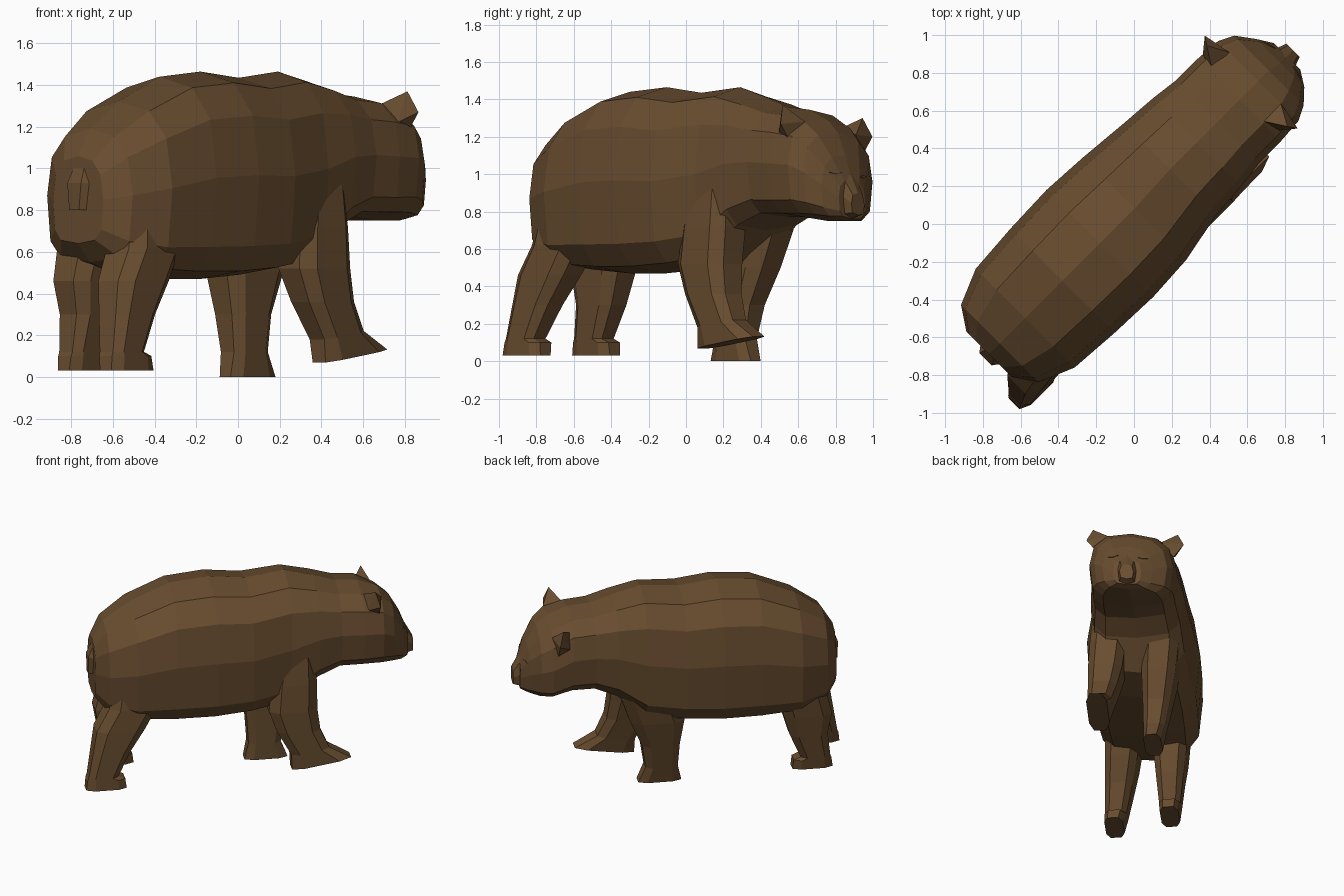
import bpy, bmesh, math
from mathutils import Matrix, Vector

old = bpy.data.objects.get("Cube")
if old:
    bpy.data.objects.remove(old, do_unlink=True)

fur = bpy.data.materials.new("brown_fur")
fur.use_nodes = True
fur.diffuse_color = (.14, .074, .029, 1)
fur.node_tree.nodes["Principled BSDF"].inputs["Base Color"].default_value = fur.diffuse_color

# Parts are modelled facing +x, then turned to the diagonal pose
TURN = Matrix.Rotation(math.radians(45), 4, 'Z')


def power(value, exponent):
    return math.copysign(abs(value) ** exponent, value)


def finish(name, bm):
    bmesh.ops.recalc_face_normals(bm, faces=bm.faces)
    bm.transform(TURN)
    mesh = bpy.data.meshes.new(name)
    bm.to_mesh(mesh)
    bm.free()
    mesh.materials.append(fur)
    obj = bpy.data.objects.new(name, mesh)
    bpy.context.collection.objects.link(obj)
    return obj


def loft(name, rings):
    """Skin a list of point rings and cap both ends."""
    bm = bmesh.new()
    loops = [[bm.verts.new(point) for point in ring] for ring in rings]
    count = len(loops[0])
    for lower, upper in zip(loops, loops[1:]):
        for i in range(count):
            j = (i + 1) % count
            bm.faces.new((lower[i], lower[j], upper[j], upper[i]))
    bm.faces.new(loops[0])
    bm.faces.new(loops[-1])
    return finish(name, bm)


def hull(name, points):
    bm = bmesh.new()
    for point in points:
        bm.verts.new(point)
    bmesh.ops.convex_hull(bm, input=bm.verts[:])
    return finish(name, bm)


def body_ring(along, half, low, high, sides=12):
    """Upright section: round back, boxy belly, head rolled to its left."""
    centre = .07 if .3 < along < 1.1 else .055
    roll = .1 if along > .9 else 0
    middle, tall = (low + high) / 2, (high - low) / 2
    ring = []
    for i in range(sides):
        angle = math.tau * i / sides
        exponent = .8 if math.sin(angle) > 0 else .55
        side = half * power(math.cos(angle), exponent)
        height = middle + tall * power(math.sin(angle), exponent) - roll * side
        ring.append((along, centre + side, height))
    return ring


def leg_ring(height, along, across, long, wide, slope=0, sides=8):
    """Level section through a limb, optionally pitched."""
    ring = []
    for i in range(sides):
        angle = math.tau * (i + .5) / sides
        reach = long * power(math.cos(angle), .6)
        side = wide * power(math.sin(angle), .6)
        ring.append((along + reach, across + side, height + slope * reach))
    return ring


def leg(name, foot, lean, rings, swing=0, pitch=0):
    """Leg that narrows to the foot, leans sideways and may be swung back."""
    sections = []
    for height, along, long in rings:
        back = swing * min(1, max(0, .6 - height) * 3)
        slope = pitch if height < .25 else 0
        wide = min(.135, .065 + .12 * height)
        sections.append(leg_ring(height, along - back, foot + lean * height, long, wide, slope))
    loft(name, sections)


# Body, neck and head: position, half width, bottom, top
body = loft("body", [body_ring(*section) for section in (
    (-1.03, .17, .64, 1.06),
    (-.95, .29, .55, 1.19),
    (-.76, .37, .49, 1.32),
    (-.48, .39, .47, 1.44),
    (-.2, .4, .47, 1.465),
    (.06, .385, .49, 1.435),
    (.34, .345, .53, 1.465),
    (.54, .33, .7, 1.41),
    (.7, .31, .77, 1.36),
    (.86, .31, .77, 1.345),
    (1, .3, .75, 1.29),
    (1.08, .26, .75, 1.22),
    (1.15, .18, .75, 1.1),
    (1.2, .1, .76, .97),
)])

# Muzzle
loft("muzzle", [body_ring(*section, sides=8) for section in (
    (1.1, .08, .76, 1.08), (1.19, .07, .76, 1), (1.245, .05, .78, .9))])

# Hind legs: height, position, half length
hind = [(.82, -.76, .16), (.62, -.78, .18), (.46, -.82, .18), (.3, -.83, .14),
        (.12, -.88, .11), (.1, -.86, .14), (.03, -.86, .15)]
leg("left_hind_leg", .18, .03, hind)
leg("right_hind_leg", -.23, .15, hind, swing=.12)

# Front legs, the right one stepping forward
leg("left_front_leg", .155, .1, [
    (.9, .34, .15), (.7, .32, .2), (.5, .25, .2), (.3, .22, .14), (.12, .21, .12), (0, .22, .16)])
leg("right_front_leg", -.22, .1, [
    (.92, .38, .13), (.72, .36, .17), (.52, .35, .18), (.36, .39, .16), (.2, .47, .14),
    (.1, .55, .22)], pitch=.15)

# Ears flare outward; the left one sits lower on the tilted head
ear = [(.87, -.1, 1.31), (1, -.1, 1.28), (.97, -.18, 1.17), (.89, -.19, 1.22),
       (.94, -.21, 1.37), (.97, -.255, 1.27)]
hull("right_ear", ear)
hull("left_ear", [(along, .185 - across, height - .07) for along, across, height in ear])

# Tail
loft("tail", [leg_ring(height, along, .05, .035, wide, sides=6) for height, along, wide in (
    (1.02, -.99, .05), (.93, -1.03, .07), (.8, -1.03, .05))])

# Narrow eyelids laid on the face
forward = TURN @ Vector((1, 0, 0))
for name, across, height in (("right_eye", -.045, 1.01), ("left_eye", .165, .985)):
    hit, spot, normal, _ = body.ray_cast(TURN @ Vector((2, across, height)), -forward)
    if hit:
        spot = TURN.inverted() @ spot
        normal = TURN.inverted() @ normal
        sideways = Vector((0, 0, 1)).cross(normal).normalized()
        rise = normal.cross(sideways)
        outline = [spot + sideways * x + rise * y for x, y in
                   ((-.04, 0), (0, .01), (.04, 0), (0, -.01))]
        hull(name, [point + normal * lift for point in outline for lift in (-.002, .004)])
